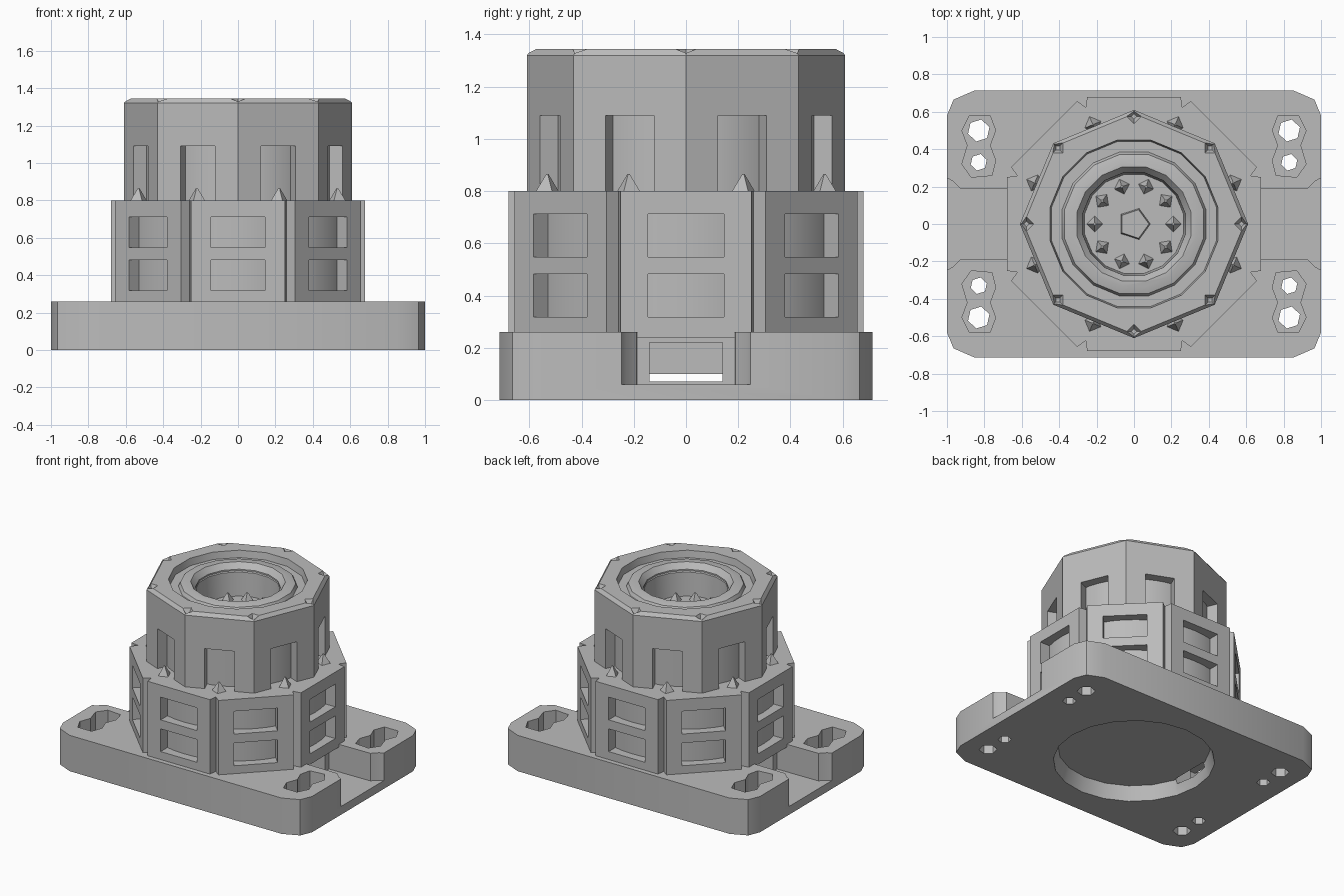
import bpy, bmesh, math
from math import pi, sin, cos
from mathutils import Matrix

if "Cube" in bpy.data.objects:
    bpy.data.objects.remove(bpy.data.objects["Cube"], do_unlink=True)

grey = bpy.data.materials.new("plain grey")
grey.use_nodes = True
COLOUR = (0.5, 0.5, 0.5, 1)
grey.diffuse_color = COLOUR
grey.node_tree.nodes["Principled BSDF"].inputs["Base Color"].default_value = COLOUR


def finish(name, bm):
    bmesh.ops.recalc_face_normals(bm, faces=bm.faces)
    mesh = bpy.data.meshes.new(name)
    bm.to_mesh(mesh)
    bm.free()
    mesh.materials.append(grey)
    obj = bpy.data.objects.new(name, mesh)
    bpy.context.collection.objects.link(obj)
    return obj


def loft(name, levels):
    """Closed solid through stacked outlines, given as (points, z)."""
    bm = bmesh.new()
    rings = [[bm.verts.new((x, y, z)) for x, y in pts] for pts, z in levels]
    n = len(rings[0])
    for a, b in zip(rings, rings[1:]):
        for i in range(n):
            j = (i + 1) % n
            bm.faces.new((a[i], a[j], b[j], b[i]))
    bm.faces.new(rings[0][::-1])
    bm.faces.new(rings[-1])
    return finish(name, bm)


def ngon(n, r, phase=0.0, cx=0.0, cy=0.0):
    return [(cx + r * cos(phase + 2 * pi * i / n), cy + r * sin(phase + 2 * pi * i / n))
            for i in range(n)]


def turned(name, profile, n, phase=0.0):
    return loft(name, [(ngon(n, r, phase), z) for r, z in profile])


def boxes(name, size, places):
    """Several boxes in one mesh, each given as (angle, radius, z)."""
    bm = bmesh.new()
    for angle, radius, z in places:
        m = Matrix.Rotation(angle, 4, "Z") @ Matrix.Translation((radius, 0, z))
        bmesh.ops.create_cube(bm, size=1, matrix=m @ Matrix.Diagonal((*size, 1)))
    return finish(name, bm)


def cones(name, n, r1, r2, h, places):
    bm = bmesh.new()
    for angle, radius, z in places:
        m = Matrix.Rotation(angle, 4, "Z") @ Matrix.Translation((radius, 0, z))
        bmesh.ops.create_cone(bm, cap_ends=True, segments=n, radius1=r1, radius2=r2,
                              depth=h, matrix=m)
    return finish(name, bm)


def cut(obj, cutter):
    mod = obj.modifiers.new("cut", "BOOLEAN")
    mod.operation, mod.solver, mod.object = "DIFFERENCE", "EXACT", cutter
    bpy.context.view_layer.objects.active = obj
    bpy.ops.object.modifier_apply(modifier=mod.name)
    bpy.data.objects.remove(cutter, do_unlink=True)


EIGHTH = pi / 4
faces8 = [k * EIGHTH for k in range(8)]
between8 = [(k + 0.5) * EIGHTH for k in range(8)]

# base plate with clipped round corners
corner = [(1, 0.58), (0.965, 0.665), (0.85, 0.715)]
right = [(x, -y) for x, y in reversed(corner)] + corner
plate = right + [(-x, -y) for x, y in right]
base = loft("base_plate", [(plate, 0), (plate, 0.26)])

# flared side notches and the low openings behind them
for s in (1, -1):
    notch = [(0.6, -0.185), (0.93, -0.19), (0.97, -0.23), (1.1, -0.3),
             (1.1, 0.3), (0.97, 0.23), (0.93, 0.19), (0.6, 0.185)]
    pts = [(s * x, s * y) for x, y in notch]
    cut(base, loft("notch_cutter", [(pts, 0.06), (pts, 0.4)]))
cut(base, boxes("opening_cutter", (0.2, 0.28, 0.15), [(0, 0.57, 0.145), (pi, 0.57, 0.145)]))

# underside recess
cut(base, turned("recess_cutter", [(0.53, -0.05), (0.53, 0), (0.5, 0.1)], 20))

# keyhole mounting slots in the four corners, each with two through holes
for sx in (1, -1):
    for sy in (1, -1):
        cx = sx * 0.83
        slot = [(-0.07, 0.26), (0.04, 0.25), (0.09, 0.32), (0.06, 0.42), (0.09, 0.5),
                (0.05, 0.58), (-0.06, 0.58), (-0.09, 0.5), (-0.06, 0.42), (-0.09, 0.34)]
        pts = [(cx + sx * x, sy * y) for x, y in slot]
        cut(base, loft("slot_cutter", [(pts, 0.09), (pts, 0.4)]))
        for y, r in ((0.33, 0.045), (0.5, 0.06)):
            hole = ngon(6, r, 0.3, cx, sy * y)
            cut(base, loft("hole_cutter", [(hole, -0.1), (hole, 0.2)]))

# lower tier: octagon with grooved corners and two rows of windows
APOTHEM, HALF, GROOVE = 0.68, 0.25, 0.675
outline = []
for a in faces8:
    for w in (-HALF, HALF):
        outline.append((APOTHEM * cos(a) - w * sin(a), APOTHEM * sin(a) + w * cos(a)))
    outline.append((GROOVE * cos(a + EIGHTH / 2), GROOVE * sin(a + EIGHTH / 2)))
lower = loft("lower_tier", [(outline, 0.24), (outline, 0.8)])
for z in (0.4, 0.63):
    cut(lower, boxes("window_cutter", (0.2, 0.29, 0.165), [(a, 0.66, z) for a in faces8]))
turned("lower_core", [(0.62, 0.25), (0.62, 0.78)], 48)

# upper tier: octagon turned half a step, chamfered top edge, one window per face
upper = turned("upper_tier", [(0.61, 0.79), (0.61, 1.32), (0.59, 1.345)], 8)
cut(upper, boxes("window_cutter", (0.18, 0.2, 0.33), [(a, 0.55, 0.925) for a in between8]))
cut(upper, turned("bowl_cutter", [(0.27, 1.1), (0.28, 1.27), (0.3, 1.295), (0.45, 1.295),
                                  (0.46, 1.36)], 16, pi / 16))
cut(upper, cones("dent_cutter", 4, 0.015, 0.05, 0.05, [(a, 0.575, 1.335) for a in faces8]))
turned("upper_core", [(0.5, 0.79), (0.5, 1.09)], 48)

# raised ring around the bore
ring = turned("bore_ring", [(0.4, 1.28), (0.38, 1.32), (0.34, 1.33)], 16, pi / 16)
cut(ring, turned("ring_cutter", [(0.28, 1.2), (0.28, 1.29), (0.32, 1.34)], 16, pi / 16))

# studs at the foot of each upper window
cones("window_studs", 4, 0.05, 0.005, 0.07, [(a, 0.575, 0.83) for a in between8])

# teeth and hub on the bore floor
cones("bore_teeth", 4, 0.045, 0.008, 0.06,
      [(2 * pi * k / 10, 0.21, 1.125) for k in range(10)])
turned("bore_hub", [(0.09, 1.09), (0.08, 1.13)], 5)

# soft shading across shallow angles only
for obj in bpy.context.scene.objects:
    obj.select_set(obj.type == "MESH")
bpy.context.view_layer.objects.active = base
bpy.ops.object.shade_smooth_by_angle(angle=math.radians(25))
